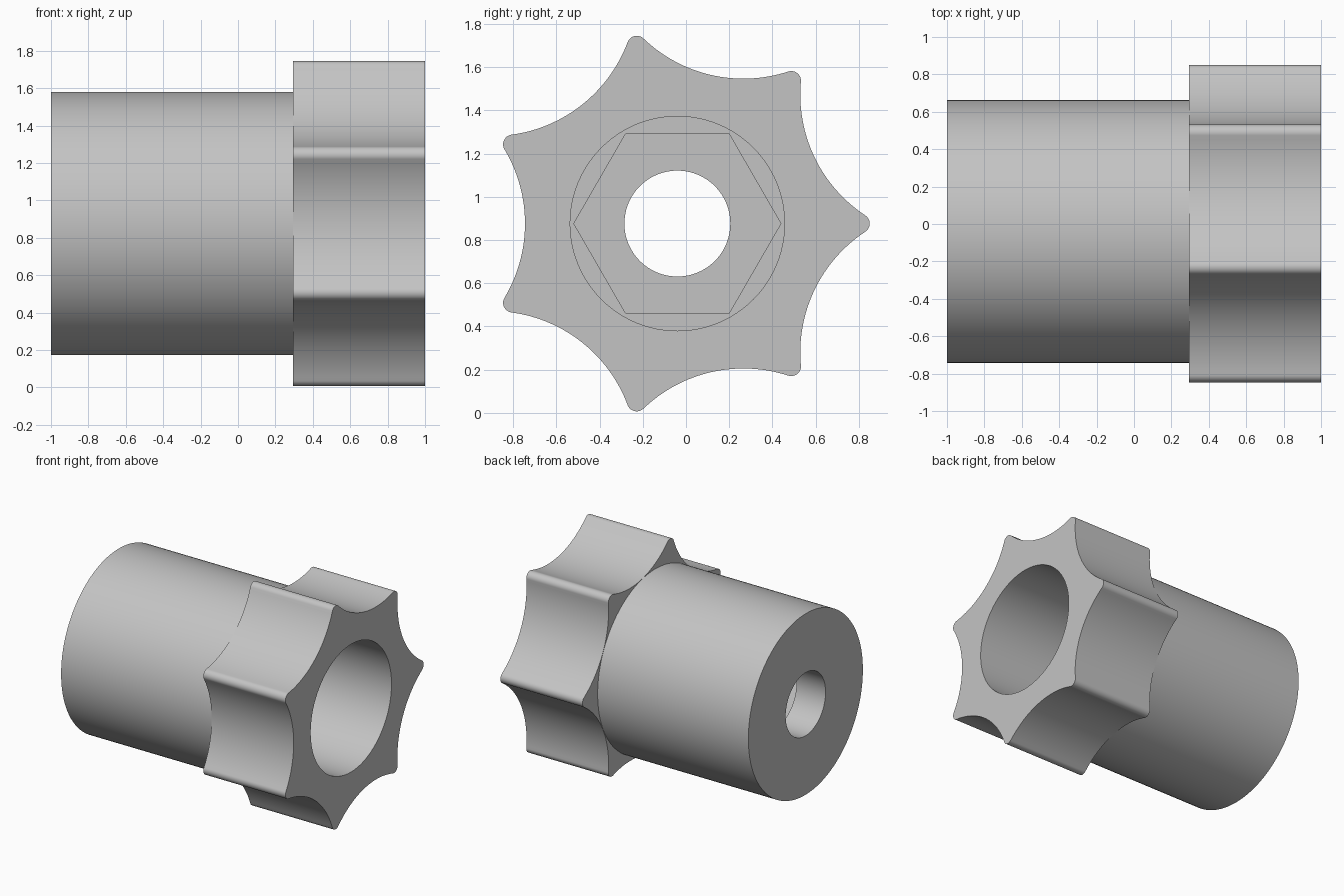
import bpy
import bmesh
from math import sin, cos, pi, radians, atan2, sqrt

cube = bpy.data.objects.get("Cube")
if cube:
    bpy.data.objects.remove(cube, do_unlink=True)

AXIS_Y, AXIS_Z = -0.04, 0.876
LOBES = 7
TIP, VALLEY, ROUND = 0.89, 0.705, 0.045


def arc(cy, cz, r, a0, a1, n):
    """Points along an arc, both ends included."""
    return [(cy + r * cos(a0 + (a1 - a0) * i / n),
             cz + r * sin(a0 + (a1 - a0) * i / n)) for i in range(n + 1)]


def polygon(r, n):
    return arc(0, 0, r, 0, 2 * pi, n)[:-1]


def star():
    """Rounded tips joined by tangent concave scallops."""
    half = pi / LOBES
    c = TIP - ROUND
    py, pz = c * cos(half), c * sin(half)
    # scallop radius that touches the tip rounding exactly
    d = VALLEY - py
    scallop = (ROUND ** 2 - d * d - pz * pz) / (2 * (d - ROUND))
    swing = atan2(pz, VALLEY + scallop - py)
    points = []
    for k in range(LOBES):
        a = 2 * half * k
        bend = half + swing
        points += arc(c * cos(a), c * sin(a), ROUND, a - bend, a + bend, 14)
        m = a + half
        far = VALLEY + scallop
        points += arc(far * cos(m), far * sin(m), scallop,
                      m + pi + swing, m + pi - swing, 32)[1:-1]
    return points


bm = bmesh.new()


def ring(points, x):
    verts = [bm.verts.new((x, AXIS_Y + y, AXIS_Z + z)) for y, z in points]
    for i, v in enumerate(verts):
        bm.edges.new((verts[i - 1], v))
    return verts


def wall(points, x0, x1):
    """Straight wall along the axis; returns its two end rings."""
    a, b = ring(points, x0), ring(points, x1)
    for i in range(len(a)):
        bm.faces.new((a[i - 1], a[i], b[i], b[i - 1]))
    return a, b


def flat(outer, inner):
    """Flat face between two rings."""
    edges = [bm.edges.get((r[i - 1], r[i])) for r in (outer, inner) for i in range(len(r))]
    bmesh.ops.triangle_fill(bm, edges=edges, use_beauty=True)


# Outside walls, then the stepped bore
barrel_end, barrel_top = wall(polygon(0.703, 128), -1.0, 0.295)
knob_back, knob_face = wall(star(), 0.295, 1.0)
hole_end, hole_top = wall(polygon(0.245, 96), -1.0, -0.75)
hex_floor, hex_top = wall(polygon(0.479, 6), -0.75, -0.4)
bore_floor, bore_mouth = wall(polygon(0.496, 96), -0.4, 1.0)

# Flat ends, shoulder and ledges
flat(barrel_end, hole_end)
flat(knob_back, barrel_top)
flat(knob_face, bore_mouth)
flat(bore_floor, hex_top)
flat(hex_floor, hole_top)
bmesh.ops.recalc_face_normals(bm, faces=bm.faces[:])

mesh = bpy.data.meshes.new("lobed_knob")
bm.to_mesh(mesh)
bm.free()
knob = bpy.data.objects.new("lobed_knob", mesh)
bpy.context.collection.objects.link(knob)

# Grey material
grey = bpy.data.materials.new("light_grey")
grey.use_nodes = True
colour = (0.55, 0.55, 0.55, 1.0)
grey.diffuse_color = colour
grey.node_tree.nodes["Principled BSDF"].inputs["Base Color"].default_value = colour
mesh.materials.append(grey)

# Smooth walls with sharp rims
bpy.ops.object.select_all(action='DESELECT')
knob.select_set(True)
bpy.context.view_layer.objects.active = knob
bpy.ops.object.shade_smooth_by_angle(angle=radians(30))
